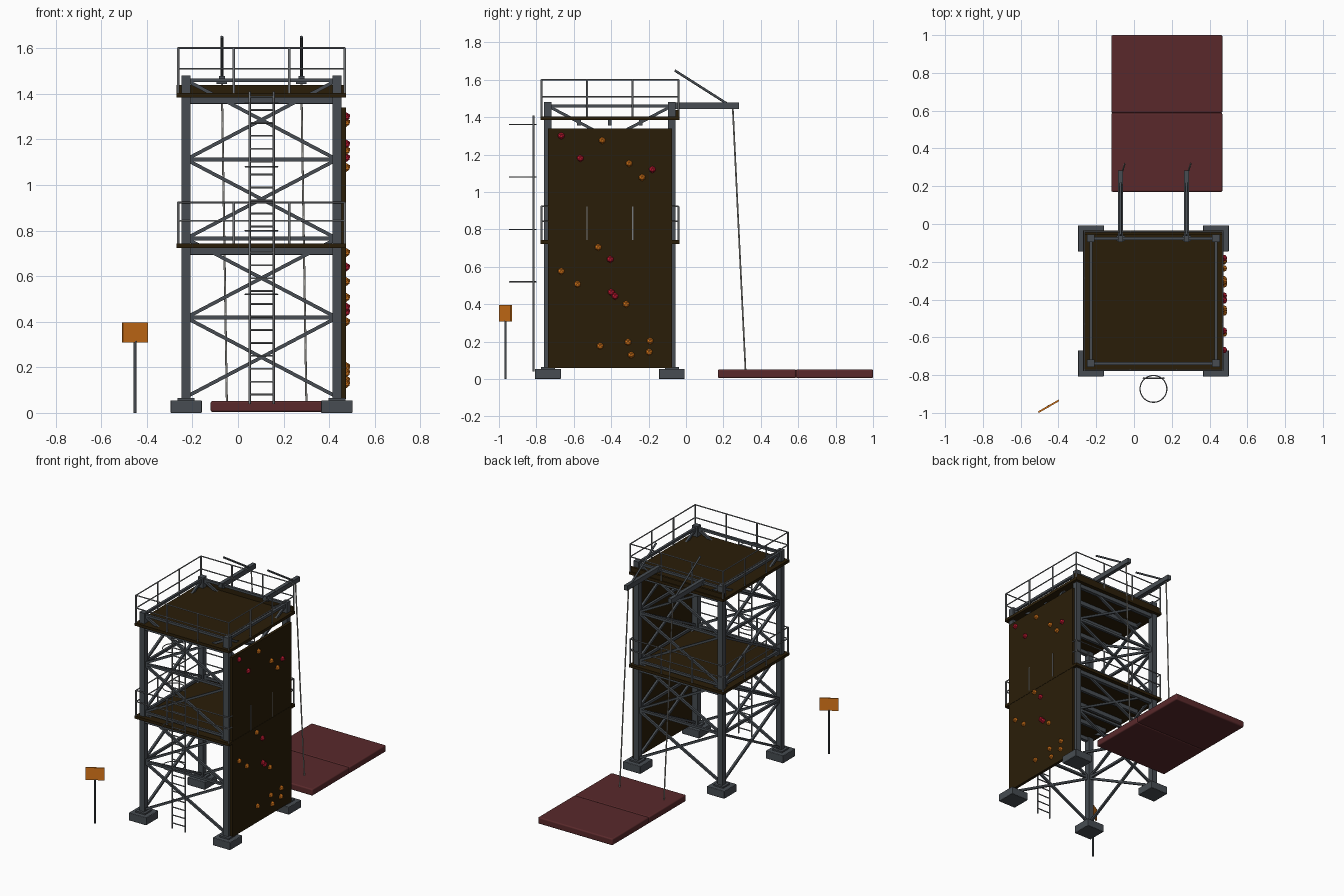
import bpy, bmesh, math
from mathutils import Vector, Matrix

cube = bpy.data.objects.get("Cube")
if cube:
    bpy.data.objects.remove(cube)


def material(name, rgb):
    m = bpy.data.materials.new(name)
    m.use_nodes = True
    m.diffuse_color = (*rgb, 1)
    bsdf = next(n for n in m.node_tree.nodes if n.type == 'BSDF_PRINCIPLED')
    bsdf.inputs["Base Color"].default_value = (*rgb, 1)
    return m


steel = material("steel_grey", (0.063, 0.073, 0.084))
rail_grey = material("rail_grey", (0.19, 0.2, 0.21))
wood = material("dark_wood", (0.023, 0.0125, 0.0025))
mat_red = material("mat_maroon", (0.1, 0.022, 0.024))
orange = material("orange", (0.72, 0.19, 0.01))
red = material("red", (0.58, 0.01, 0.033))
rope_grey = material("rope_grey", (0.4, 0.39, 0.36))


class Part:
    """Collects boxes, rods and blobs into one named object."""

    def __init__(self, name, mat):
        self.name, self.mat, self.bm = name, mat, bmesh.new()

    def box(self, centre, size, turn=0):
        m = Matrix.Translation(centre) @ Matrix.Rotation(turn, 4, 'Z') @ Matrix.Diagonal((*size, 1))
        bmesh.ops.create_cube(self.bm, size=1, matrix=m)

    def rod(self, a, b, r, sides=16):
        a, b = Vector(a), Vector(b)
        d = b - a
        m = Matrix.Translation((a + b) / 2) @ d.to_track_quat('Z', 'Y').to_matrix().to_4x4()
        if sides == 4:
            m = m @ Matrix.Rotation(math.pi / 4, 4, 'Z')
        bmesh.ops.create_cone(self.bm, cap_ends=True, segments=sides, radius1=r,
                              radius2=r, depth=d.length, matrix=m)

    def blob(self, centre, r):
        bmesh.ops.create_icosphere(self.bm, subdivisions=1, radius=r, matrix=Matrix.Translation(centre))

    def finish(self, bevel=0, smooth=False):
        me = bpy.data.meshes.new(self.name)
        self.bm.to_mesh(me)
        self.bm.free()
        me.materials.append(self.mat)
        ob = bpy.data.objects.new(self.name, me)
        bpy.context.scene.collection.objects.link(ob)
        if bevel:
            mod = ob.modifiers.new("Bevel", 'BEVEL')
            mod.width, mod.segments = bevel, 3
        if smooth:
            bpy.ops.object.select_all(action='DESELECT')
            ob.select_set(True)
            bpy.context.view_layer.objects.active = ob
            bpy.ops.object.shade_smooth_by_angle()


CX, CY, H = 0.103, -0.407, 0.331      # tower centre and half spacing of the posts
EDGE, RAIL = 0.372, 0.366             # half sizes of the decks and the guard rails
LEVELS = [0.07, 0.418, 0.765, 1.112, 1.46]


def square(half):
    """Corner points of a square about the tower centre, and its four sides."""
    pts = [Vector((CX + sx * half, CY + sy * half)) for sx, sy in ((-1, -1), (1, -1), (1, 1), (-1, 1))]
    return pts, list(zip(pts, pts[1:] + pts[:1]))


corners, sides = square(H)

# Footings, base plates and posts
footings = Part("footings", steel)
plates = Part("base_plates", steel)
posts = Part("corner_posts", steel)
for x, y in corners:
    footings.box((x, y, 0.0275), (0.138, 0.138, 0.055))
    plates.box((x, y, 0.06), (0.075, 0.075, 0.01))
    posts.box((x, y, 0.77), (0.04, 0.04, 1.42))
footings.finish(bevel=0.004)
plates.finish()
posts.finish()

# Cross braces and horizontal ties on the four sides
braces = Part("cross_braces", steel)
ties = Part("horizontal_ties", steel)
for a, b in sides:
    for low, high in zip(LEVELS, LEVELS[1:]):
        braces.rod((*a, low), (*b, high), 0.011, 4)
        braces.rod((*a, high), (*b, low), 0.011, 4)
    for z in LEVELS[1:]:
        ties.rod((*a, z), (*b, z), 0.012, 4)
braces.finish()
ties.finish()

# Decks with end beams, joists and guard rails all round
for label, z, heights in (("middle", 0.733, (0.11, 0.19)), ("top", 1.395, (0.115, 0.206))):
    deck = Part(label + "_deck", wood)
    deck.box((CX, CY, z), (2 * EDGE, 2 * EDGE, 0.02))
    deck.finish()
    beams = Part(label + "_deck_beams", steel)
    for s in (-1, 1):
        beams.box((CX, CY + s * H, z - 0.024), (2 * H, 0.025, 0.028))
    for k in (-1, 0, 1):
        beams.box((CX, CY + k * H / 2, z - 0.025), (2 * H, 0.02, 0.03))
    beams.finish()
    rails = Part(label + "_guard_rails", rail_grey)
    for a, b in square(RAIL)[1]:
        for h in heights:
            rails.rod((*a, z + h), (*b, z + h), 0.004)
        for k in range(3):
            p = a.lerp(b, k / 3)
            rails.rod((*p, z), (*p, z + heights[1]), 0.0055)
    rails.finish(smooth=True)

edge_plank = Part("back_edge_plank", wood)
edge_plank.box((CX, CY + EDGE - 0.014, 1.421), (2 * EDGE, 0.016, 0.034))
edge_plank.finish()

# Climbing wall in two panels, split by the middle deck
wall = Part("climbing_wall", wood)
for low, high in ((0.06, 0.723), (0.743, 1.34)):
    wall.box((0.4635, CY, (low + high) / 2), (0.0195, 2 * H, high - low))
wall.finish()

# Holds as (y, z) on the wall
red_spots = [(-.667, 1.3), (-.565, 1.18), (-.18, 1.12), (-.405, .64), (-.4, .464), (-.379, .443)]
orange_spots = [(-.448, 1.275), (-.304, 1.152), (-.235, 1.077), (-.469, .704), (-.667, .576),
                (-.58, .507), (-.32, .4), (-.459, .176), (-.31, .197), (-.192, .203),
                (-.293, .128), (-.197, .144)]
for name, mat, spots in (("red_holds", red, red_spots), ("orange_holds", orange, orange_spots)):
    holds = Part(name, mat)
    for y, z in spots:
        holds.blob((0.475, y, z), 0.0195)
    holds.finish()

# Ladder
ladder = Part("ladder", rail_grey)
LY = -0.816
for x in (0.051, 0.157):
    ladder.rod((x, LY, 0.04), (x, LY, 1.41), 0.005)
for i in range(24):
    z = 0.08 + i * 0.0568
    ladder.rod((0.051, LY, z), (0.157, LY, z), 0.004)
ladder.finish(smooth=True)

# Safety hoops around the ladder
for i in range(4):
    bpy.ops.mesh.primitive_torus_add(location=(CX, -0.873, 0.52 + 0.28 * i), major_radius=0.071,
                                     minor_radius=0.003, major_segments=40, minor_segments=12)
    hoop = bpy.context.object
    hoop.name = "ladder_hoop_%d" % (i + 1)
    hoop.data.materials.append(rail_grey)
    bpy.ops.object.shade_smooth()

# Lifting beams with clamps, stays and hanging ropes
jibs = Part("lifting_beams", steel)
clamps = Part("beam_clamps", steel)
stays = Part("beam_stays", steel)
ropes = Part("ropes", rope_grey)
for x in (-0.071, 0.278):
    jibs.box((x, 0.094, 1.462), (0.026, 0.378, 0.034))
    clamps.box((x, CY + H, 1.452), (0.045, 0.03, 0.016))
    stays.rod((x, -0.06, 1.65), (x, 0.22, 1.472), 0.0065)
    ropes.rod((x, 0.25, 1.45), (x + 0.022, 0.318, 0.05), 0.0045)
jibs.finish()
clamps.finish()
stays.finish(smooth=True)
ropes.finish(smooth=True)

# Landing mats
mats = Part("landing_mats", mat_red)
for low, high in ((0.17, 0.588), (0.588, 1.0)):
    mats.box((0.174, (low + high) / 2, 0.028), (0.588, high - low, 0.047))
mats.finish(bevel=0.008, smooth=True)

# Sign board on a post
sign_post = Part("sign_post", steel)
sign_post.rod((-0.452, -0.965, 0), (-0.452, -0.965, 0.315), 0.006)
sign_post.finish(smooth=True)
sign = Part("sign_board", orange)
sign.box((-0.452, -0.965, 0.352), (0.125, 0.009, 0.088), math.radians(30))
sign.finish()
